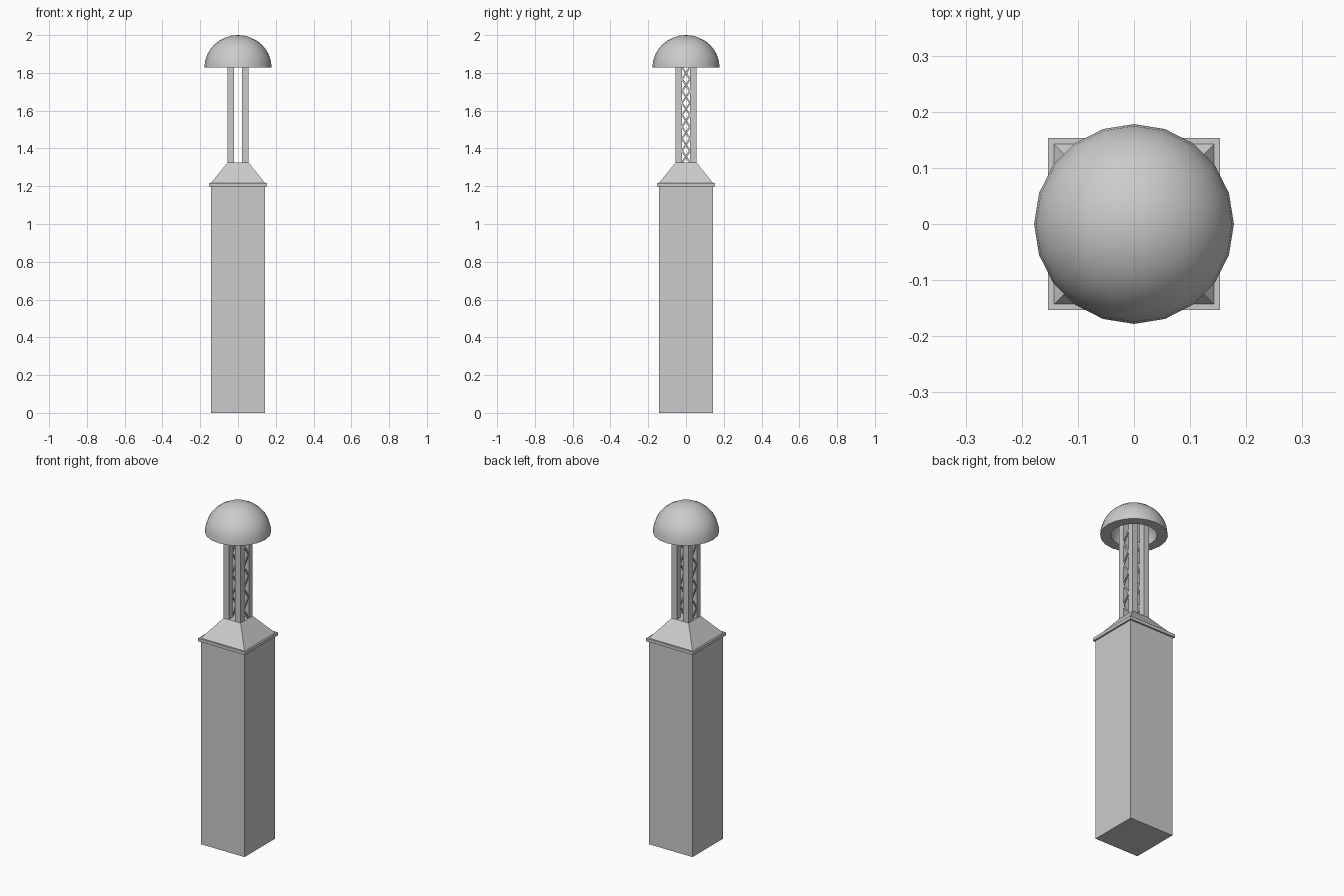
import bpy, bmesh, math
from mathutils import Matrix, Vector

if "Cube" in bpy.data.objects:
    bpy.data.objects.remove(bpy.data.objects["Cube"])


def finish(name, bm):
    bmesh.ops.recalc_face_normals(bm, faces=bm.faces)
    mesh = bpy.data.meshes.new(name)
    bm.to_mesh(mesh)
    bm.free()
    ob = bpy.data.objects.new(name, mesh)
    bpy.context.collection.objects.link(ob)
    return ob


def add_box(bm, centre, size, rot=None):
    m = Matrix.Translation(centre) @ (rot or Matrix()) @ Matrix.Diagonal((*size, 1))
    bmesh.ops.create_cube(bm, size=1, matrix=m)


def box(name, half, z0, z1):
    bm = bmesh.new()
    add_box(bm, (0, 0, (z0 + z1) / 2), (2 * half, 2 * half, z1 - z0))
    return finish(name, bm)


# Square pier and its overhanging slab
box("pier", 0.143, 0, 1.199)
box("slab", 0.153, 1.199, 1.217)

# Tapered cap
bm = bmesh.new()
bmesh.ops.create_cone(bm, cap_ends=True, segments=4,
                      radius1=0.143 * math.sqrt(2), radius2=0.056 * math.sqrt(2),
                      depth=0.108,
                      matrix=Matrix.Translation((0, 0, 1.271)) @ Matrix.Rotation(math.pi / 4, 4, 'Z'))
finish("tapered_cap", bm)

# Two laced columns: a pair of bars with zigzag lacing on both x faces
Z0, Z1, CELLS = 1.325, 1.83, 8
INNER, OUTER = 0.021, 0.056
STEP = (Z1 - Z0) / CELLS
GAP = 2 * INNER
for side, label in ((-1, "left"), (1, "right")):
    bm = bmesh.new()
    mid = (INNER + OUTER) / 2
    for sy in (-1, 1):
        add_box(bm, (side * mid, sy * mid, (Z0 + 1.925) / 2),
                (OUTER - INNER, OUTER - INNER, 1.925 - Z0))
    finish(label + "_column_bars", bm)

    bm = bmesh.new()
    for face, x in ((1, OUTER - 0.003), (-1, INNER + 0.003)):
        for i in range(CELLS):
            lean = face * (1 if i % 2 else -1)
            angle = math.atan2(lean * GAP, STEP)
            add_box(bm, Vector((side * x, 0, Z0 + (i + 0.5) * STEP)),
                    (0.005, 0.009, math.hypot(GAP, STEP) + 0.006),
                    Matrix.Rotation(-angle, 4, 'X'))
    finish(label + "_column_lacing", bm)

# Hollow hemispherical dome, spun from a half profile with a flat rim
bm = bmesh.new()
BASE, R_OUT, H_OUT, R_IN, RINGS = 1.828, 0.178, 0.172, 0.122, 8


def arc(r, h):
    return [(r * math.cos(i * math.pi / 2 / RINGS), BASE + h * math.sin(i * math.pi / 2 / RINGS))
            for i in range(RINGS + 1)]


profile = arc(R_OUT, H_OUT)[::-1] + arc(R_IN, R_IN)
verts = [bm.verts.new((r, 0, z)) for r, z in profile]
edges = [bm.edges.new(p) for p in zip(verts, verts[1:])]
bmesh.ops.spin(bm, geom=verts + edges, cent=(0, 0, 0), axis=(0, 0, 1),
               angle=2 * math.pi, steps=20, use_duplicate=False)
bmesh.ops.remove_doubles(bm, verts=bm.verts, dist=0.0001)
dome = finish("dome", bm)
bpy.context.view_layer.objects.active = dome
dome.select_set(True)
bpy.ops.object.shade_smooth_by_angle(angle=math.radians(40))
